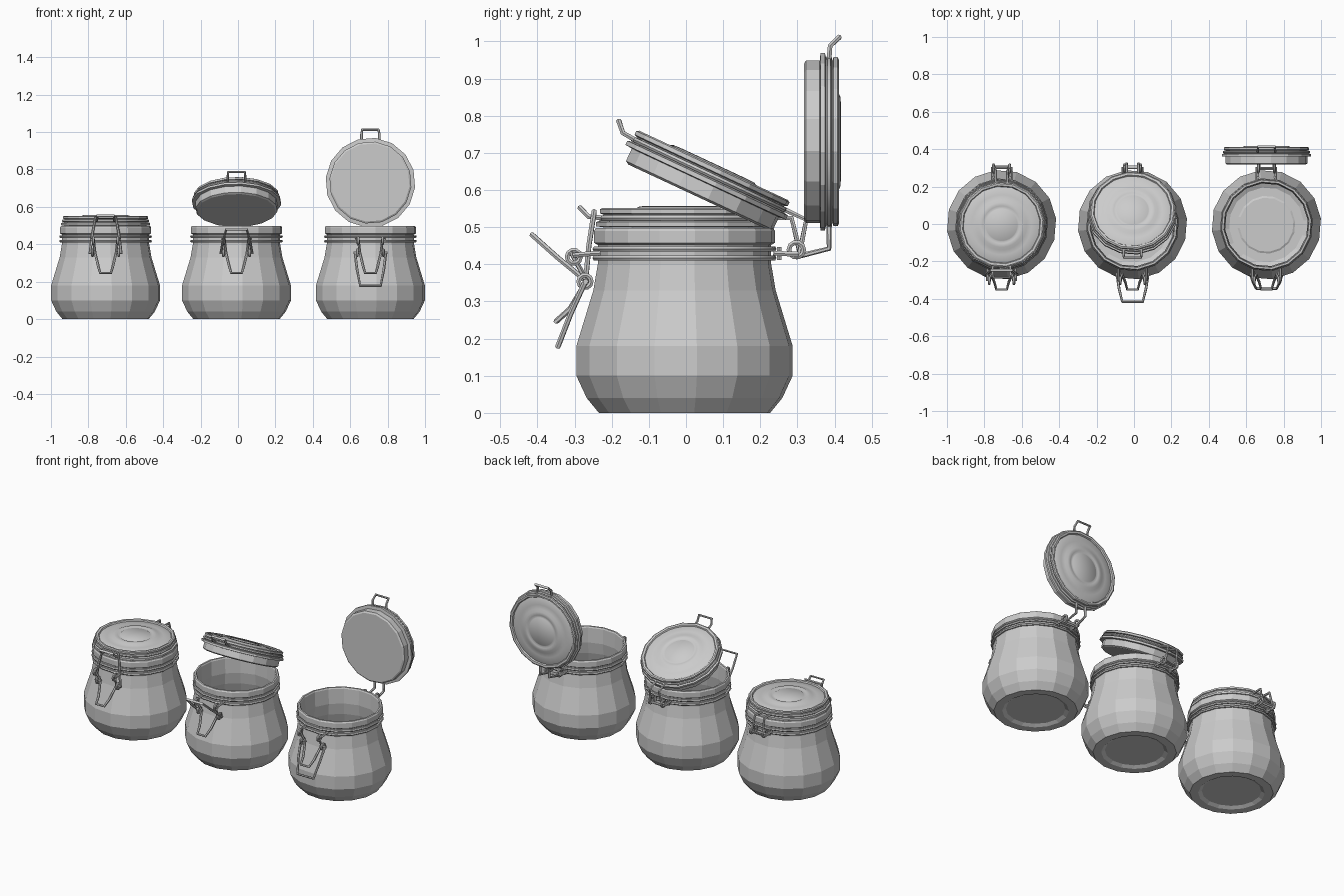
import bpy, bmesh
from math import cos, sin, pi, radians
from mathutils import Matrix, Vector

if "Cube" in bpy.data.objects:
    bpy.data.objects.remove(bpy.data.objects["Cube"])

SIDES, PHASE = 16, radians(6.5)
PIVOT = Vector((0, 0.293, 0.433))      # rear hinge axis
CY = -0.004                            # jar axis in y
WIRE = 0.0075


def lathe(name, profile, M, n=SIDES, smooth=False):
    """Spin an (r, z) profile about the jar axis; r = 0 ends become poles."""
    bm = bmesh.new()
    rings = []
    for r, z in profile:
        if r == 0:
            rings.append([bm.verts.new(M @ Vector((0, CY, z)))])
        else:
            rings.append([bm.verts.new(M @ Vector((r * cos(PHASE + 2 * pi * i / n),
                          CY + r * sin(PHASE + 2 * pi * i / n), z))) for i in range(n)])
    for a, b in zip(rings, rings[1:]):
        for i in range(n):
            j = (i + 1) % n
            quad = [a[i % len(a)], a[j % len(a)], b[j % len(b)], b[i % len(b)]]
            bm.faces.new(list(dict.fromkeys(quad)))
    bmesh.ops.recalc_face_normals(bm, faces=bm.faces)
    me = bpy.data.meshes.new(name)
    bm.to_mesh(me)
    bm.free()
    ob = bpy.data.objects.new(name, me)
    bpy.context.collection.objects.link(ob)
    if smooth:
        for p in me.polygons:
            p.use_smooth = True
    return ob


def wire(name, points, M, cyclic=False, r=WIRE):
    """Round wire along a polyline, converted to a mesh."""
    cu = bpy.data.curves.new(name, 'CURVE')
    cu.dimensions = '3D'
    cu.bevel_depth, cu.bevel_resolution, cu.use_fill_caps = r, 1, True
    sp = cu.splines.new('POLY')
    sp.points.add(len(points) - 1)
    for p, co in zip(sp.points, points):
        p.co = (*(M @ Vector(co)), 1)
    sp.use_cyclic_u = cyclic
    ob = bpy.data.objects.new(name, cu)
    bpy.context.collection.objects.link(ob)
    bpy.ops.object.select_all(action='DESELECT')
    bpy.context.view_layer.objects.active = ob
    ob.select_set(True)
    bpy.ops.object.convert(target='MESH')
    bpy.ops.object.shade_smooth_by_angle(angle=radians(50))


def mirrored(half):
    """Complete a U-shaped wire from its +x half (last point is the tip)."""
    return half + [(-x, y, z) for x, y, z in reversed(half)]


def hoop(name, R, z, M, r=WIRE):
    pts = [(R * cos(PHASE + 2 * pi * i / SIDES), CY + R * sin(PHASE + 2 * pi * i / SIDES), z)
           for i in range(SIDES)]
    wire(name, pts, M, True, r)


def coil(name, x, y, z, M, R=0.018):
    wire(name, [(x, y + R * cos(i * pi / 5), z + R * sin(i * pi / 5)) for i in range(10)],
         M, True)


BODY = [(0, 0.012), (0.165, 0.012), (0.185, 0), (0.232, 0), (0.265, 0.04), (0.293, 0.1),
        (0.293, 0.18), (0.247, 0.33), (0.235, 0.4), (0.235, 0.452), (0.245, 0.458),
        (0.245, 0.49), (0.24, 0.498), (0.23, 0.498), (0.226, 0.49), (0.222, 0.4),
        (0.232, 0.33), (0.277, 0.18), (0.277, 0.1), (0.25, 0.05), (0.2, 0.027),
        (0.155, 0.027), (0.145, 0.032), (0, 0.032)]
LID = [(0, 0.457), (0.21, 0.457), (0.22, 0.463), (0.22, 0.5), (0.24, 0.502), (0.24, 0.514),
       (0.224, 0.518), (0.22, 0.534), (0.229, 0.537), (0.229, 0.548), (0.222, 0.552),
       (0.21, 0.55), (0.205, 0.54), (0, 0.54)]
DOME = [(0.21, 0.538), (0.2, 0.545), (0.16, 0.545), (0.135, 0.549), (0.12, 0.556),
        (0.1, 0.557), (0.09, 0.552), (0.085, 0.556), (0, 0.557)]


def jar(label, x, angle, bail_tip):
    B = Matrix.Translation((x, 0, 0))
    L = (B @ Matrix.Translation(PIVOT) @ Matrix.Rotation(-radians(angle), 4, 'X')
         @ Matrix.Translation(-PIVOT))
    # glass body and lid
    lathe(label + "_jar_body", BODY, B)
    lathe(label + "_lid", LID, L)
    lathe(label + "_lid_dome", DOME, L, 32, True)
    # wire hoops on neck and lid
    hoop(label + "_neck_hoop_low", 0.242, 0.417, B)
    hoop(label + "_neck_hoop_high", 0.242, 0.441, B)
    hoop(label + "_lid_hoop", 0.228, 0.525, L)
    # catch on the lid front
    wire(label + "_lid_catch", mirrored([(0.047, -0.225, 0.525), (0.047, -0.262, 0.528),
                                         (0.044, -0.286, 0.553)]), L)
    # rear hinge: lid arm and body arm
    wire(label + "_lid_hinge_arm", mirrored([(0.03, 0.22, 0.525), (0.032, 0.284, 0.525),
                                             (0.038, 0.306, 0.435)]), L)
    wire(label + "_body_hinge_arm", mirrored([(0.05, 0.235, 0.43), (0.05, 0.275, 0.428),
                                              (0.052, 0.3, 0.428)]), B)
    for s in (-1, 1):
        side = "_left" if s < 0 else "_right"
        coil(label + "_hinge_coil" + side, s * 0.043, PIVOT.y + 0.004, PIVOT.z + 0.006, B, 0.02)
        wire(label + "_hinge_clip" + side, [(s * 0.045, 0.251, 0.412), (s * 0.045, 0.251, 0.446)], B)
        # front bracket and coils
        wire(label + "_front_bracket" + side, [(s * 0.075, -0.23, 0.43), (s * 0.075, -0.265, 0.428),
                                               (s * 0.075, -0.305, 0.424)], B)
        coil(label + "_bracket_coil" + side, s * 0.066, -0.302, 0.42, B)
        coil(label + "_bail_coil" + side, s * 0.07, -0.272, 0.354, B, 0.017)
        wire(label + "_lever_pin" + side, [(s * 0.05, -0.27, 0.354), (s * 0.09, -0.27, 0.354)], B)
    # locking lever
    wire(label + "_lever", mirrored([(0.066, -0.31, 0.435), (0.056, -0.268, 0.355),
                                     (0.038, -0.312, 0.28), (0.028, -0.35, 0.246)]), B)
    # swinging bail
    ty, tz = bail_tip
    wire(label + "_bail", mirrored([(0.083, -0.27, 0.356),
                                    (0.072, (ty - 0.27) / 2 - 0.003, (tz + 0.356) / 2),
                                    (0.055, ty, tz)]), B)


jar("closed", -0.708, 0, (-0.247, 0.543))
jar("ajar", -0.008, 25, (-0.415, 0.48))
jar("open", 0.708, 90, (-0.345, 0.178))
